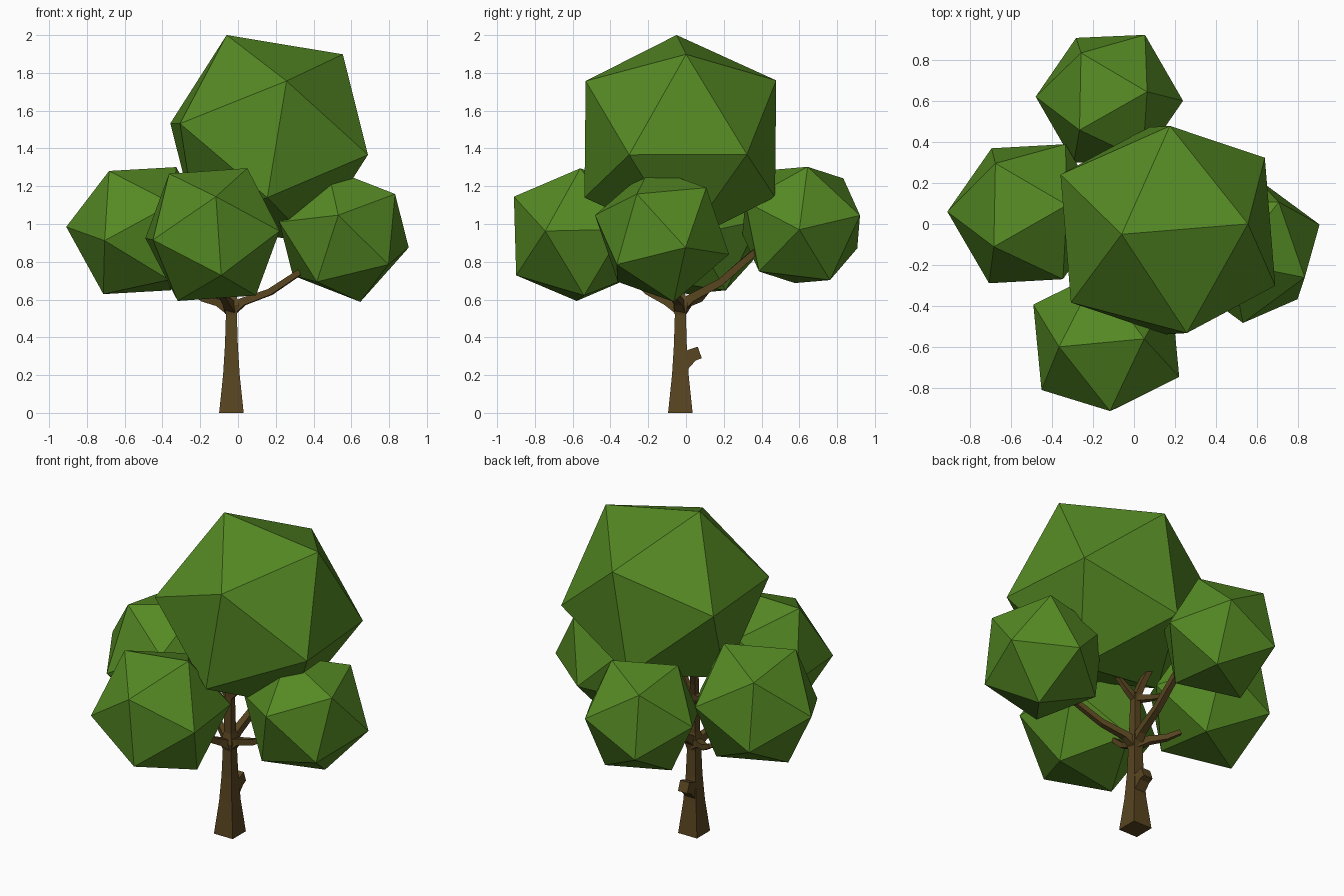
import bpy, bmesh
from mathutils import Vector, Matrix

if "Cube" in bpy.data.objects:
    bpy.data.objects.remove(bpy.data.objects["Cube"])


def material(name, color):
    m = bpy.data.materials.new(name)
    m.diffuse_color = color
    m.use_nodes = True
    m.node_tree.nodes["Principled BSDF"].inputs["Base Color"].default_value = m.diffuse_color
    return m


LEAF = material("leaf_green", (0.09, 0.25, 0.017, 1))
BARK = material("bark_brown", (0.10, 0.06, 0.015, 1))


def finish(name, bm, mat):
    bmesh.ops.recalc_face_normals(bm, faces=bm.faces)
    mesh = bpy.data.meshes.new(name)
    bm.to_mesh(mesh)
    bm.free()
    mesh.materials.append(mat)
    obj = bpy.data.objects.new(name, mesh)
    bpy.context.collection.objects.link(obj)


def frame(a, b):
    x = Vector(a).normalized()
    z = x.cross(Vector(b)).normalized()
    return Matrix((x, z.cross(x), z)).transposed()


def foliage(name, center, radius, corner, neighbour):
    """Icosahedron turned so two adjacent corners point in the given directions."""
    bm = bmesh.new()
    bmesh.ops.create_icosphere(bm, subdivisions=1, radius=radius)
    top = max(bm.verts, key=lambda v: v.co.z)
    near = top.link_edges[0].other_vert(top)
    rot = frame(corner, neighbour) @ frame(top.co, near.co).transposed()
    for v in bm.verts:
        v.co = rot @ v.co + Vector(center)
    finish(name, bm, LEAF)


def limb(name, path):
    """Square-section tube; each path point is (x, y, z, half width)."""
    pts = [Vector(p[:3]) for p in path]
    chord = (pts[-1] - pts[0]).normalized()
    ref = Vector((0, 1, 0)) if abs(chord.z) > 0.8 else Vector((0, 0, 1))
    bm = bmesh.new()
    rings = []
    for i, p in enumerate(pts):
        t = (pts[min(i + 1, len(pts) - 1)] - pts[max(i - 1, 0)]).normalized()
        side = t.cross(ref).normalized()
        up = side.cross(t)
        h = path[i][3]
        rings.append([bm.verts.new(p + side * sx * h + up * sy * h)
                      for sx, sy in ((-1, -1), (1, -1), (1, 1), (-1, 1))])
    for r, s in zip(rings, rings[1:]):
        for k in range(4):
            j = (k + 1) % 4
            bm.faces.new((r[k], r[j], s[j], s[k]))
    bm.faces.new(rings[0])
    bm.faces.new(rings[-1])
    finish(name, bm, BARK)


# Foliage clumps
foliage("crown_foliage", (0.165, -0.03, 1.45), 0.595, (-0.225, -0.02, 0.55), (0.385, 0.03, 0.45))
foliage("left_foliage", (-0.52, 0.05, 0.965), 0.39, (-0.39, 0.01, 0.02), (-0.17, -0.16, 0.315))
foliage("front_foliage", (-0.135, -0.569, 0.944), 0.397, (0.187, 0.01, 0.356), (0.356, -0.177, 0.017))
foliage("right_foliage", (0.561, -0.127, 0.943), 0.371, (0.272, -0.134, 0.217), (0.341, 0.126, -0.07))
foliage("back_foliage", (-0.12, 0.61, 0.995), 0.36, (0.36, -0.01, -0.025), (0.186, 0.034, 0.31))

# Trunk
tx, ty = -0.035, -0.03
limb("trunk", [(tx, ty, z, h) for z, h in
               ((0, 0.065), (0.2, 0.044), (0.36, 0.034), (0.52, 0.029),
                (0.57, 0.04), (0.63, 0.025), (0.88, 0.02))])

# Cut stub on the back of the trunk
limb("trunk_stub", [(tx, -0.02, 0.25, 0.035), (tx, 0.03, 0.305, 0.035), (tx, 0.073, 0.32, 0.032)])

# Main branches
limb("right_branch", [(-0.03, -0.03, 0.55, 0.03), (0.03, -0.04, 0.59, 0.02), (0.17, -0.08, 0.64, 0.017),
                      (0.32, -0.13, 0.74, 0.015), (0.42, -0.14, 0.82, 0.01)])
limb("back_branch", [(-0.035, -0.03, 0.56, 0.03), (-0.03, 0.03, 0.61, 0.022), (-0.02, 0.18, 0.69, 0.019),
                     (-0.02, 0.34, 0.83, 0.017), (-0.05, 0.45, 0.93, 0.01)])
limb("front_branch", [(-0.035, -0.03, 0.55, 0.03), (-0.06, -0.1, 0.59, 0.02),
                      (-0.09, -0.2, 0.64, 0.016), (-0.11, -0.34, 0.76, 0.012)])
limb("left_branch", [(-0.035, -0.03, 0.55, 0.03), (-0.1, 0.01, 0.585, 0.02),
                     (-0.18, 0.07, 0.605, 0.016), (-0.25, 0.11, 0.65, 0.013)])

# Upper twigs splitting off the trunk top
fork = (tx, ty, 0.85, 0.02)
limb("crown_twig", [fork, (-0.06, 0.0, 0.95, 0.018), (-0.09, 0.05, 1.06, 0.015), (-0.11, 0.08, 1.13, 0.01)])
limb("right_twig", [fork, (0.02, -0.04, 0.9, 0.016), (0.07, -0.06, 0.97, 0.012), (0.1, -0.06, 1.08, 0.01)])
limb("left_twig", [fork, (-0.11, 0.01, 0.865, 0.015), (-0.17, 0.03, 0.89, 0.012)])
